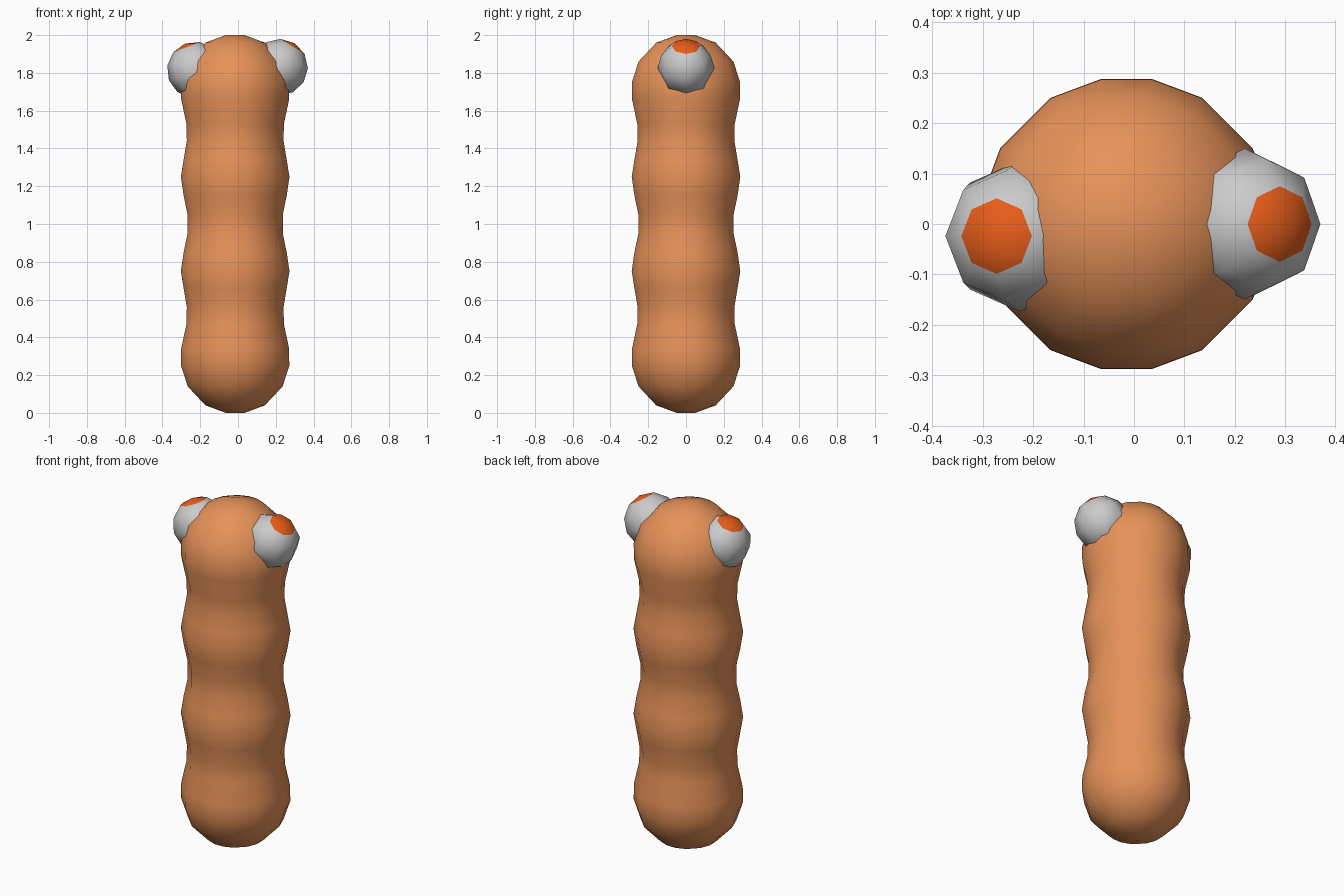
import bpy, bmesh
from math import radians, cos, sin
from mathutils import Matrix

if "Cube" in bpy.data.objects:
    bpy.data.objects.remove(bpy.data.objects["Cube"])


def material(name, rgb):
    m = bpy.data.materials.new(name)
    m.diffuse_color = (*rgb, 1)
    m.use_nodes = True
    m.node_tree.nodes["Principled BSDF"].inputs["Base Color"].default_value = m.diffuse_color
    return m


def add_object(name, bm, mats):
    mesh = bpy.data.meshes.new(name)
    bm.to_mesh(mesh)
    bm.free()
    for m in mats:
        mesh.materials.append(m)
    ob = bpy.data.objects.new(name, mesh)
    bpy.context.collection.objects.link(ob)
    return ob


skin = material("skin", (0.80, 0.29, 0.10))
white = material("eye_grey", (0.8, 0.8, 0.8))
orange = material("iris", (0.80, 0.11, 0.01))

# Body: bulging segments, 16 sides with slightly uneven spacing
half = [(0.0, 0.05), (0.04, 0.16), (0.14, 0.255), (0.25, 0.291), (0.34, 0.29),
        (0.47, 0.262), (0.56, 0.26), (0.66, 0.277), (0.75, 0.292), (0.85, 0.277),
        (0.95, 0.256)]
profile = half + [(2 - z, r) for z, r in reversed(half)]
angles = [radians(q * 90 + a) for q in range(4) for a in (10, 31, 59, 80)]

bm = bmesh.new()
rings = [[bm.verts.new((-0.015 + r * cos(a), r * sin(a), z)) for a in angles]
         for z, r in profile]
n = len(angles)
for low, high in zip(rings, rings[1:]):
    for i in range(n):
        j = (i + 1) % n
        bm.faces.new((low[i], low[j], high[j], high[i]))
bm.faces.new(reversed(rings[0]))
bm.faces.new(rings[-1])
for f in bm.faces:
    f.smooth = True
add_object("body", bm, [skin])


# Eyes: tilted low-poly balls whose polar cap is the iris
def eye(name, centre, tilt):
    bm = bmesh.new()
    bmesh.ops.create_uvsphere(bm, u_segments=8, v_segments=6, radius=0.15)
    for f in bm.faces:
        f.smooth = True
        f.material_index = int(f.calc_center_median().z > 0.13)
    bm.transform(Matrix.Translation(centre) @ Matrix.Rotation(radians(tilt), 4, 'Y'))
    add_object(name, bm, [white, orange])


eye("right_eye", (0.22, 0.0, 1.83), 32)
eye("left_eye", (-0.226, -0.024, 1.815), -21)
